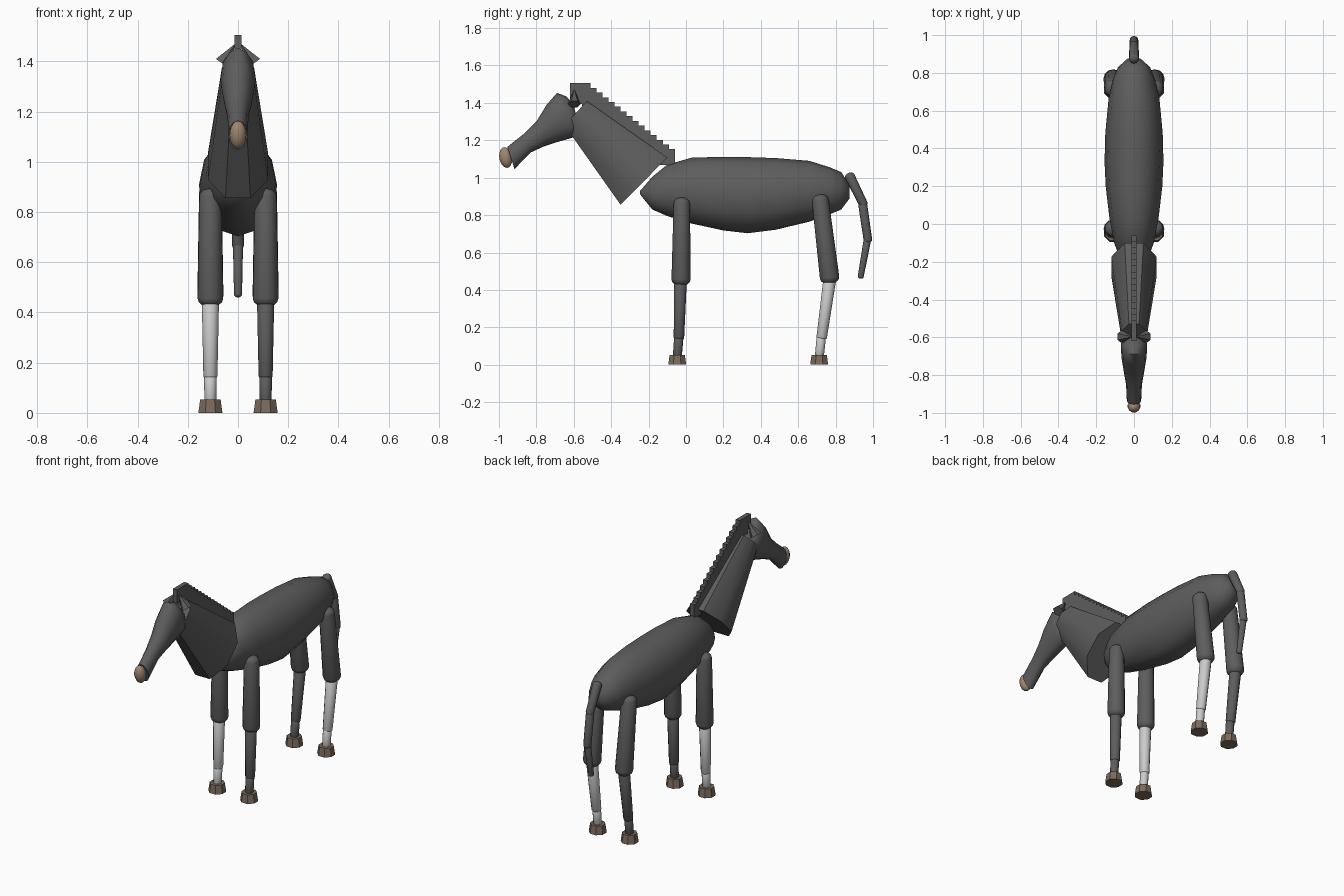
import bpy
import bmesh
from math import cos, sin, pi, radians
from mathutils import Vector

if "Cube" in bpy.data.objects:
    bpy.data.objects.remove(bpy.data.objects["Cube"])


def material(name, col):
    m = bpy.data.materials.new(name)
    m.diffuse_color = (*col, 1)
    m.use_nodes = True
    m.node_tree.nodes["Principled BSDF"].inputs["Base Color"].default_value = m.diffuse_color
    return m


COAT = material("dark_coat", (0.11, 0.11, 0.11))
WHITE = material("white_sock", (0.62, 0.62, 0.62))
HORN = material("hoof_horn", (0.20, 0.145, 0.105))
MUZZLE = material("muzzle_skin", (0.35, 0.24, 0.16))


def finish(name, bm, mat, angle):
    bmesh.ops.recalc_face_normals(bm, faces=bm.faces)
    me = bpy.data.meshes.new(name)
    bm.to_mesh(me)
    bm.free()
    me.materials.append(mat)
    ob = bpy.data.objects.new(name, me)
    bpy.context.collection.objects.link(ob)
    if angle:
        bpy.ops.object.select_all(action='DESELECT')
        bpy.context.view_layer.objects.active = ob
        ob.select_set(True)
        bpy.ops.object.shade_smooth_by_angle(angle=radians(angle))
    return ob


def loft(name, x, sections, mat=COAT, n=12, phase=0.0, angle=50):
    """Skin elliptical rings; a section is (top y, top z, bottom y, bottom z, half width)."""
    bm = bmesh.new()
    rings = []
    for ty, tz, by, bz, w in sections:
        c = Vector((x, (ty + by) / 2, (tz + bz) / 2))
        h = Vector((0, (ty - by) / 2, (tz - bz) / 2))
        rings.append([bm.verts.new(c + h * cos(a) + Vector((w * sin(a), 0, 0)))
                      for a in (2 * pi * (i + phase) / n for i in range(n))])
    for r, s in zip(rings, rings[1:]):
        for i in range(n):
            j = (i + 1) % n
            bm.faces.new((r[i], r[j], s[j], s[i]))
    bm.faces.new(rings[0])
    bm.faces.new(rings[-1])
    return finish(name, bm, mat, angle)


def limb(name, x, p, q, r0, r1, mat=COAT, dome=0.7, n=12):
    """Tapered rod from p to q (y, z) with domed ends."""
    p, q = Vector(p), Vector(q)
    d = (q - p).normalized()
    side = Vector((-d.y, d.x))
    angles = [radians(t) for t in (85, 55, 25, 0)]
    rings = [(p + d * r0 * dome * (1 - sin(t)), r0 * cos(t)) for t in angles]
    rings += [(q - d * r1 * dome * (1 - sin(t)), r1 * cos(t)) for t in reversed(angles)]
    secs = [(*(c + side * r), *(c - side * r), r) for c, r in rings]
    return loft(name, x, secs, mat, n)


# barrel of the body
loft("body", 0, [
    (-0.245, 0.93, -0.245, 0.91, 0.015), (-0.18, 1.005, -0.18, 0.83, 0.075),
    (-0.10, 1.07, -0.10, 0.795, 0.105), (0.03, 1.107, 0.03, 0.755, 0.13),
    (0.20, 1.112, 0.20, 0.718, 0.15), (0.33, 1.11, 0.33, 0.703, 0.156),
    (0.48, 1.105, 0.48, 0.722, 0.152), (0.66, 1.09, 0.66, 0.765, 0.135),
    (0.77, 1.055, 0.77, 0.805, 0.11), (0.83, 1.03, 0.83, 0.83, 0.085),
    (0.875, 0.96, 0.875, 0.89, 0.035)], n=12)

# octagonal tapered neck
loft("neck", 0, [
    (-0.09, 1.118, -0.36, 0.845, 0.13),
    (-0.525, 1.415, -0.655, 1.275, 0.07)], n=8, phase=0.5, angle=50)

# head
loft("head", 0, [
    (-0.60, 1.39, -0.57, 1.25, 0.05), (-0.64, 1.435, -0.59, 1.22, 0.066),
    (-0.69, 1.453, -0.62, 1.21, 0.07), (-0.745, 1.39, -0.69, 1.19, 0.065),
    (-0.80, 1.30, -0.765, 1.165, 0.054), (-0.87, 1.232, -0.83, 1.135, 0.042),
    (-0.955, 1.165, -0.917, 1.046, 0.038)])

# muzzle tip
bm = bmesh.new()
bmesh.ops.create_uvsphere(bm, u_segments=14, v_segments=10, radius=1)
bmesh.ops.scale(bm, vec=(0.034, 0.034, 0.056), verts=bm.verts)
muzzle = finish("muzzle", bm, MUZZLE, 60)
muzzle.location = (0, -0.964, 1.108)
muzzle.rotation_euler.x = radians(10)

# ears: small cones leaning inward
for s, side in ((-1, "right"), (1, "left")):
    bm = bmesh.new()
    bmesh.ops.create_cone(bm, cap_ends=True, segments=6, radius1=0.034,
                          radius2=0.003, depth=0.09)
    ear = finish(side + "_ear", bm, COAT, 0)
    ear.location = (s * 0.038, -0.597, 1.43)
    ear.rotation_euler.y = radians(-35 * s)

# stepped mane blocks down the neck crest
STEPS = 15
bm = bmesh.new()
for i in range(STEPS):
    t = i / (STEPS - 1)
    made = bmesh.ops.create_cube(bm, size=1)["verts"]
    bmesh.ops.scale(bm, vec=(0.028, 0.11, 0.085), verts=made)
    bmesh.ops.translate(bm, vec=(0, -0.565 + 0.45 * t, 1.463 - 0.353 * t), verts=made)
finish("mane", bm, COAT, 0)

# legs: (pair, top, knee, ankle, hoof joint), radii
LEGS = [
    ("front", (-0.022, 0.895), (-0.027, 0.42), (-0.038, 0.135), -0.047, 0.044, 0.051),
    ("hind", (0.714, 0.912), (0.772, 0.43), (0.724, 0.135), 0.712, 0.045, 0.052)]
for pair, top, knee, ankle, hy, r0, r1 in LEGS:
    for x, side in ((-0.11, "right"), (0.11, "left")):
        name = f"{pair}_{side}_"
        white = (pair == "front") == (x < 0)
        mat = WHITE if white else COAT
        limb(name + "upper_leg", x, top, knee, r0, r1)
        limb(name + "lower_leg", x, (knee[0] - 0.003, knee[1] + 0.03), ankle,
             0.034, 0.028, mat, 0.4)
        limb(name + "pastern", x, (ankle[0], ankle[1] + 0.02), (hy, 0.035),
             0.025, 0.024, mat, 0.3)
        loft(name + "hoof", x, [
            (hy + r, z, hy - r, z, r) for r, z in ((0.052, 0), (0.044, 0.053))],
            HORN, n=8, phase=0.5, angle=0)

# three-part tail
limb("tail_base", 0, (0.867, 1.025), (0.955, 0.845), 0.027, 0.024)
limb("tail_middle", 0, (0.943, 0.87), (0.975, 0.65), 0.024, 0.023)
limb("tail_tip", 0, (0.972, 0.68), (0.932, 0.46), 0.02, 0.016)
